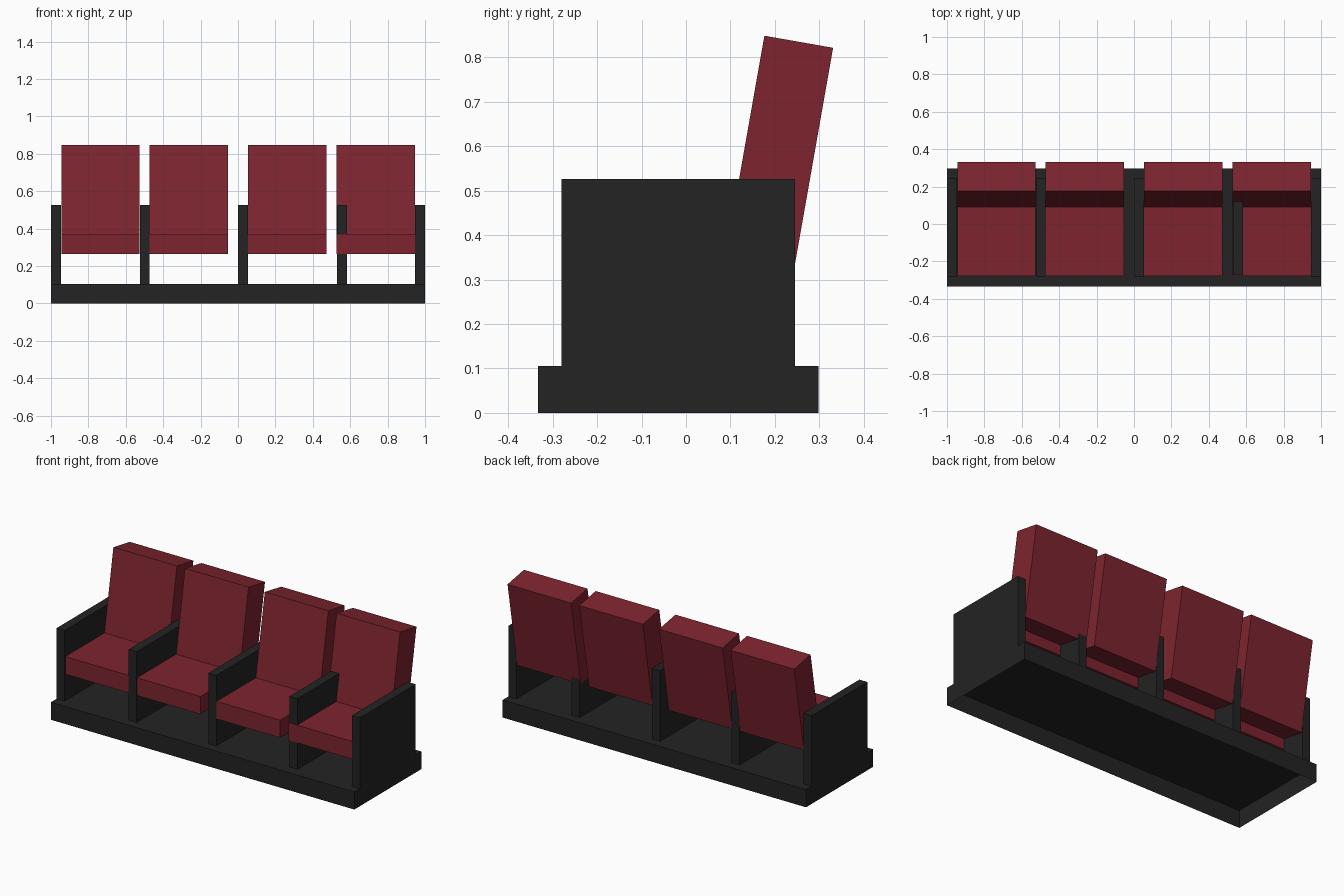
import bpy, bmesh, math
from mathutils import Matrix, Vector

if "Cube" in bpy.data.objects:
    bpy.data.objects.remove(bpy.data.objects["Cube"])


def material(name, rgb):
    m = bpy.data.materials.new(name)
    m.diffuse_color = (*rgb, 1)
    m.use_nodes = True
    m.node_tree.nodes["Principled BSDF"].inputs["Base Color"].default_value = m.diffuse_color
    return m


RED = material("dark red upholstery", (0.205, 0.0176, 0.0284))
BLACK = material("black frame", (0.0168, 0.0168, 0.0168))


def box(name, lo, hi, mat, tilt=0.0, open_bottom=False):
    """Flat box between two corners, optionally tilted about its centre on x."""
    lo, hi = Vector(lo), Vector(hi)
    bm = bmesh.new()
    bmesh.ops.create_cube(bm, size=1, matrix=Matrix.Diagonal((*(hi - lo), 1)))
    if open_bottom:
        bm.normal_update()
        bmesh.ops.delete(bm, geom=[f for f in bm.faces if f.normal.z < -0.5],
                         context='FACES_ONLY')
    mesh = bpy.data.meshes.new(name)
    bm.to_mesh(mesh)
    bm.free()
    mesh.materials.append(mat)
    ob = bpy.data.objects.new(name, mesh)
    ob.location = (lo + hi) / 2
    ob.rotation_euler.x = tilt
    bpy.context.collection.objects.link(ob)
    return ob


# Plinth, hollow underneath
box("base", (-1, -0.333, 0), (1, 0.298, 0.105), BLACK, open_bottom=True)

# Armrest panels; the fourth sits slightly inside its seat
for x, front in ((-1, -0.28), (-0.525, -0.28), (0, -0.28), (0.53, -0.272), (0.947, -0.28)):
    box("armrest", (x, front, 0.105), (x + 0.053, 0.245, 0.526), BLACK)

# Cushions and reclined backrests
for x in (-0.945, -0.473, 0.053, 0.526):
    box("seat", (x, -0.277, 0.265), (x + 0.419, 0.097, 0.37), RED)
    cy, cz, t, h = 0.208, 0.576, 0.157, 0.526
    box("backrest", (x, cy - t / 2, cz - h / 2), (x + 0.419, cy + t / 2, cz + h / 2),
        RED, tilt=math.radians(-10))
